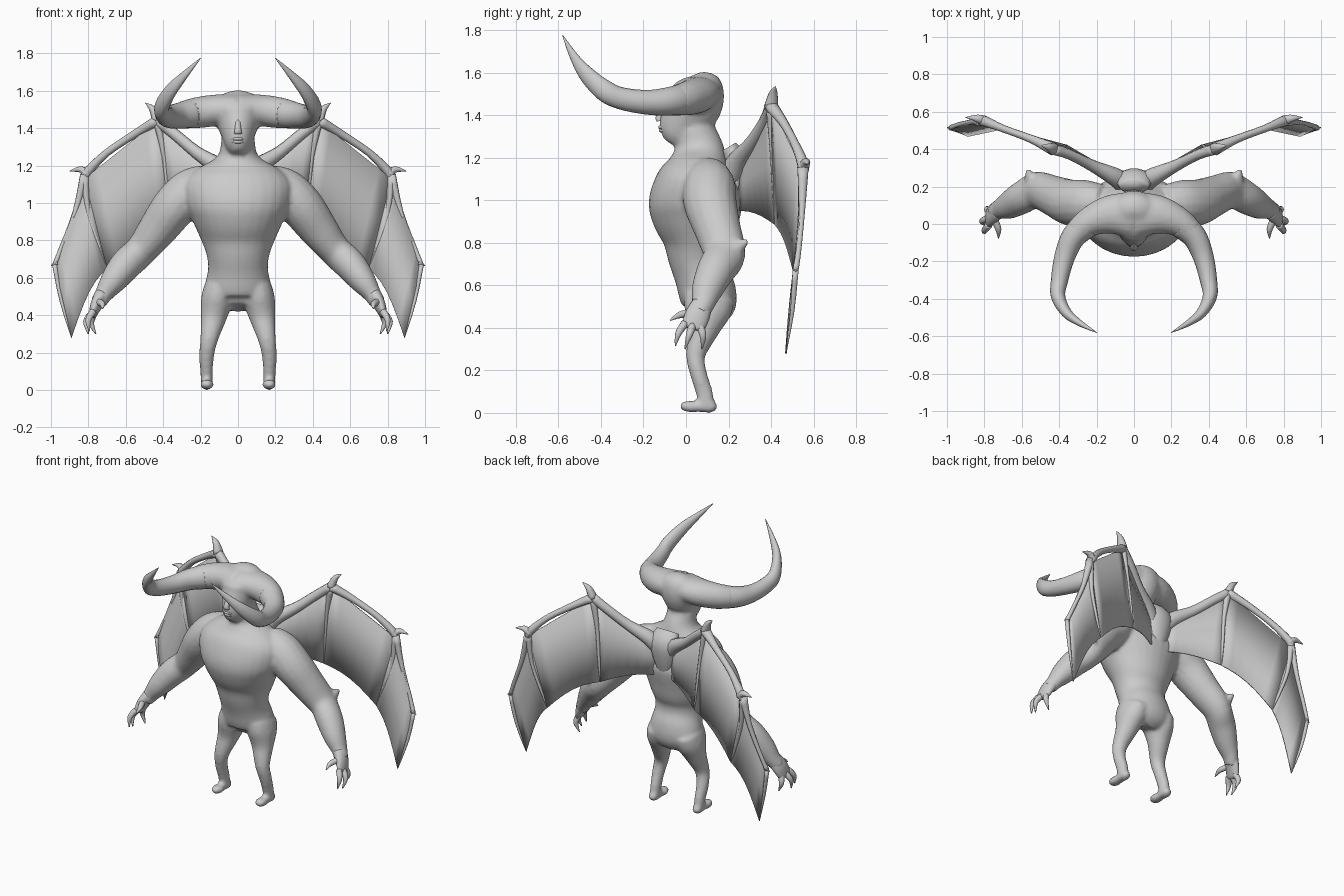
import bpy, bmesh, math
from mathutils import Vector

grey = bpy.data.materials.new("stone grey")
grey.diffuse_color = (0.6, 0.6, 0.6, 1)


def spline(p, steps):
    """Catmull-Rom through points of any dimension."""
    out = []
    for i in range(len(p) - 1):
        a, b, c, d = p[max(i - 1, 0)], p[i], p[i + 1], p[min(i + 2, len(p) - 1)]
        for s in range(steps):
            t = s / steps
            out.append([0.5 * (2 * q + (r - o) * t + (2 * o - 5 * q + 4 * r - u) * t * t
                               + (3 * q - o - 3 * r + u) * t ** 3)
                        for o, q, r, u in zip(a, b, c, d)])
    return out + [list(p[-1])]


def loft(bm, pts, ref=(1, 0, 0), sides=(1,), n=16, steps=4):
    """Elliptical tube; each point is x, y, z, radius along ref, other radius."""
    path = spline(pts, steps)
    for sx in sides:
        rings = []
        for i, (x, y, z, a, b) in enumerate(path):
            t = (Vector(path[min(i + 1, len(path) - 1)][:3])
                 - Vector(path[max(i - 1, 0)][:3])).normalized()
            u = Vector(ref)
            u = (u - t * u.dot(t)).normalized()
            v = t.cross(u)
            a, b = max(a, 0.002), max(b, 0.002)
            ring = []
            for k in range(n):
                w = 2 * math.pi * k / n
                q = Vector((x, y, z)) + u * a * math.cos(w) + v * b * math.sin(w)
                ring.append(bm.verts.new((q.x * sx, q.y, q.z)))
            rings.append(ring)
        for r, s in zip(rings, rings[1:]):
            for k in range(n):
                bm.faces.new((r[k], r[(k + 1) % n], s[(k + 1) % n], s[k]))
        bm.faces.new(rings[0])
        bm.faces.new(rings[-1])


def finish(bm, name):
    bmesh.ops.recalc_face_normals(bm, faces=bm.faces)
    for f in bm.faces:
        f.smooth = True
    me = bpy.data.meshes.new(name)
    bm.to_mesh(me)
    bm.free()
    me.materials.append(grey)
    ob = bpy.data.objects.new(name, me)
    bpy.context.collection.objects.link(ob)
    return ob


def fuse(ob, voxel, smooth):
    """Blend overlapping parts into one skin."""
    m = ob.modifiers.new("fuse", 'REMESH')
    m.mode, m.voxel_size, m.use_smooth_shade = 'VOXEL', voxel, True
    s = ob.modifiers.new("soften", 'SMOOTH')
    s.factor, s.iterations = 0.5, smooth


BOTH = (1, -1)

# Torso, neck to pelvis
bm = bmesh.new()
loft(bm, [(0, .04, 1.34, .09, .09), (0, .06, 1.25, .11, .115), (0, .06, 1.18, .22, .14),
          (0, .05, 1.10, .29, .19), (0, .045, 1.0, .285, .22), (0, .05, .92, .25, .21),
          (0, .06, .82, .205, .175), (0, .06, .73, .17, .145), (0, .075, .65, .16, .13),
          (0, .10, .57, .175, .135), (0, .115, .50, .18, .12), (0, .10, .44, .12, .07)], n=28)
# Arms with elbow spurs
loft(bm, [(.16, .11, 1.10, .11, .10), (.25, .11, 1.06, .125, .125), (.34, .115, .98, .12, .125),
          (.43, .15, .86, .105, .11), (.52, .18, .745, .085, .10), (.60, .14, .67, .085, .09),
          (.67, .10, .58, .07, .075), (.72, .08, .51, .048, .055), (.745, .06, .47, .045, .05)],
     sides=BOTH)
loft(bm, [(.52, .17, .74, .06, .06), (.55, .24, .78, .04, .04), (.57, .295, .81, .008, .008)],
     sides=BOTH)
# Legs and feet
loft(bm, [(.10, .11, .54, .085, .12), (.115, .10, .47, .085, .11), (.132, .08, .38, .068, .07),
          (.155, .045, .27, .048, .046), (.168, .06, .18, .04, .04), (.168, .085, .10, .034, .04),
          (.168, .095, .05, .033, .038)], sides=BOTH)
loft(bm, [(.167, .145, .035, .015, .015), (.167, .12, .032, .032, .032), (.167, .06, .03, .03, .027),
          (.167, .01, .03, .038, .027), (.167, -.025, .035, .02, .018)], sides=BOTH)
# Head
loft(bm, [(0, -.075, 1.268, .03, .035), (0, -.055, 1.30, .062, .08), (0, -.015, 1.37, .09, .115),
          (0, .03, 1.44, .12, .135), (0, .05, 1.51, .135, .13), (0, .04, 1.56, .11, .10),
          (0, .03, 1.585, .04, .04)], n=24)
# Heavy brow that flows out into the horns
loft(bm, [(.0, .05, 1.51, .075, .125), (.13, .05, 1.495, .085, .105),
          (.24, .01, 1.48, .082, .08), (.31, -.05, 1.468, .07, .068)], ref=(0, 0, 1), sides=BOTH)
body = finish(bm, "body")
fuse(body, 0.012, 6)

# Nose, lips and brow ridge
bm = bmesh.new()
loft(bm, [(0, -.095, 1.44, .014, .012), (0, -.125, 1.39, .018, .018), (0, -.125, 1.372, .022, .012)], n=10)
for z, y in ((1.343, -.119), (1.327, -.116)):
    loft(bm, [(-.04, y + .02, z, .004, .006), (0, y, z, .009, .012), (.04, y + .02, z, .004, .006)],
         ref=(0, 0, 1), n=10)
finish(bm, "face_features")

# Horns sweeping forward, then up and inward
bm = bmesh.new()
loft(bm, [(.25, .0, 1.478, .078, .075), (.325, -.07, 1.466, .068, .065), (.372, -.18, 1.46, .058, .055),
          (.40, -.31, 1.48, .052, .045), (.405, -.39, 1.52, .05, .038), (.36, -.475, 1.60, .038, .028),
          (.29, -.53, 1.68, .022, .017), (.20, -.58, 1.775, .002, .002)], ref=(0, 0, 1), sides=BOTH)
finish(bm, "horns")

# Hands: palm, three clawed fingers and a thumb
bm = bmesh.new()
loft(bm, [(.725, .075, .51, .04, .05), (.755, .055, .46, .033, .058), (.775, .035, .41, .022, .055),
          (.78, .03, .395, .015, .045)], sides=BOTH)
for knuckle, joint, tip in (((.775, -.005, .42), (.80, -.035, .375), (.795, -.05, .315)),
                            ((.78, .03, .41), (.812, .015, .365), (.80, -.005, .30)),
                            ((.77, .065, .41), (.785, .08, .36), (.76, .075, .30)),
                            ((.745, .02, .47), (.725, -.03, .46), (.725, -.075, .435))):
    loft(bm, [(*knuckle, .02, .02), (*joint, .016, .016), (*tip, .003, .003)], sides=BOTH, n=10)
finish(bm, "hands")

# Wing landmarks
root, low = (.07, .25, 1.17), (.05, .24, .95)
peak, bend = (.43, .40, 1.44), (.82, .55, 1.13)
f1, f2 = (.36, .42, .885), (.70, .51, .65)
outer, tip = (.98, .515, .67), (.89, .47, .28)

# Wing bones: arm, fingers, hooked joints
bm = bmesh.new()
bones = [
    [(.03, .20, 1.10, .06, .06), (.10, .25, 1.19, .05, .05), (.22, .31, 1.27, .032, .034),
     (.34, .37, 1.37, .027, .03), (*peak, .03, .03)],
    [(*peak, .035, .03), (.55, .455, 1.37, .022, .022), (.70, .51, 1.27, .02, .02),
     (.80, .55, 1.17, .028, .025), (*bend, .025, .022)],
    [(*peak, .026, .024), (.395, .405, 1.25, .013, .013), (.375, .415, 1.05, .01, .01), (*f1, .004, .004)],
    [(.82, .55, 1.15, .026, .024), (.80, .54, .95, .014, .013), (.75, .525, .79, .01, .01), (*f2, .004, .004)],
    [(.82, .55, 1.15, .028, .024), (.87, .545, .95, .015, .015), (.94, .53, .77, .013, .013), (*outer, .015, .013)],
    [(*outer, .015, .013), (.945, .50, .48, .01, .01), (*tip, .002, .002)],
    [(*peak, .035, .028), (.455, .41, 1.50, .022, .02), (.495, .42, 1.535, .002, .002)],
    [(.80, .55, 1.15, .03, .026), (.84, .565, 1.18, .02, .018), (.90, .57, 1.17, .002, .002)],
    [(.965, .515, .68, .014, .012), (1.0, .515, .665, .002, .002)],
]
for b in bones:
    loft(bm, b, sides=BOTH, ref=(.4, -.9, .1), n=10, steps=3)
# Fleshy ridge where the wings join the back
loft(bm, [(0, .20, 1.25, .08, .04), (0, .235, 1.18, .10, .06), (0, .235, 1.07, .08, .05),
          (0, .22, .95, .04, .03)], n=14)
finish(bm, "wing_bones")

# Wing membranes: three panels with scalloped lower edges
bm = bmesh.new()
panels = [(root, peak, low, f1, .02), (peak, bend, f1, f2, .04), (bend, outer, f2, tip, .06)]
for top_a, top_b, bot_a, bot_b, rise in panels:
    for sx in BOTH:
        cols = []
        for i in range(7):
            t = i / 6
            hi = Vector(top_a).lerp(Vector(top_b), t)
            lo = Vector(bot_a).lerp(Vector(bot_b), t)
            lo.z += rise * math.sin(math.pi * t)
            cols.append([bm.verts.new((p.x * sx, p.y, p.z)) for p in (hi, hi.lerp(lo, .5), lo)])
        for c, d in zip(cols, cols[1:]):
            for j in range(2):
                bm.faces.new((c[j], c[j + 1], d[j + 1], d[j]))
membrane = finish(bm, "wing_membranes")
s = membrane.modifiers.new("thickness", 'SOLIDIFY')
s.thickness, s.offset = 0.008, 0
